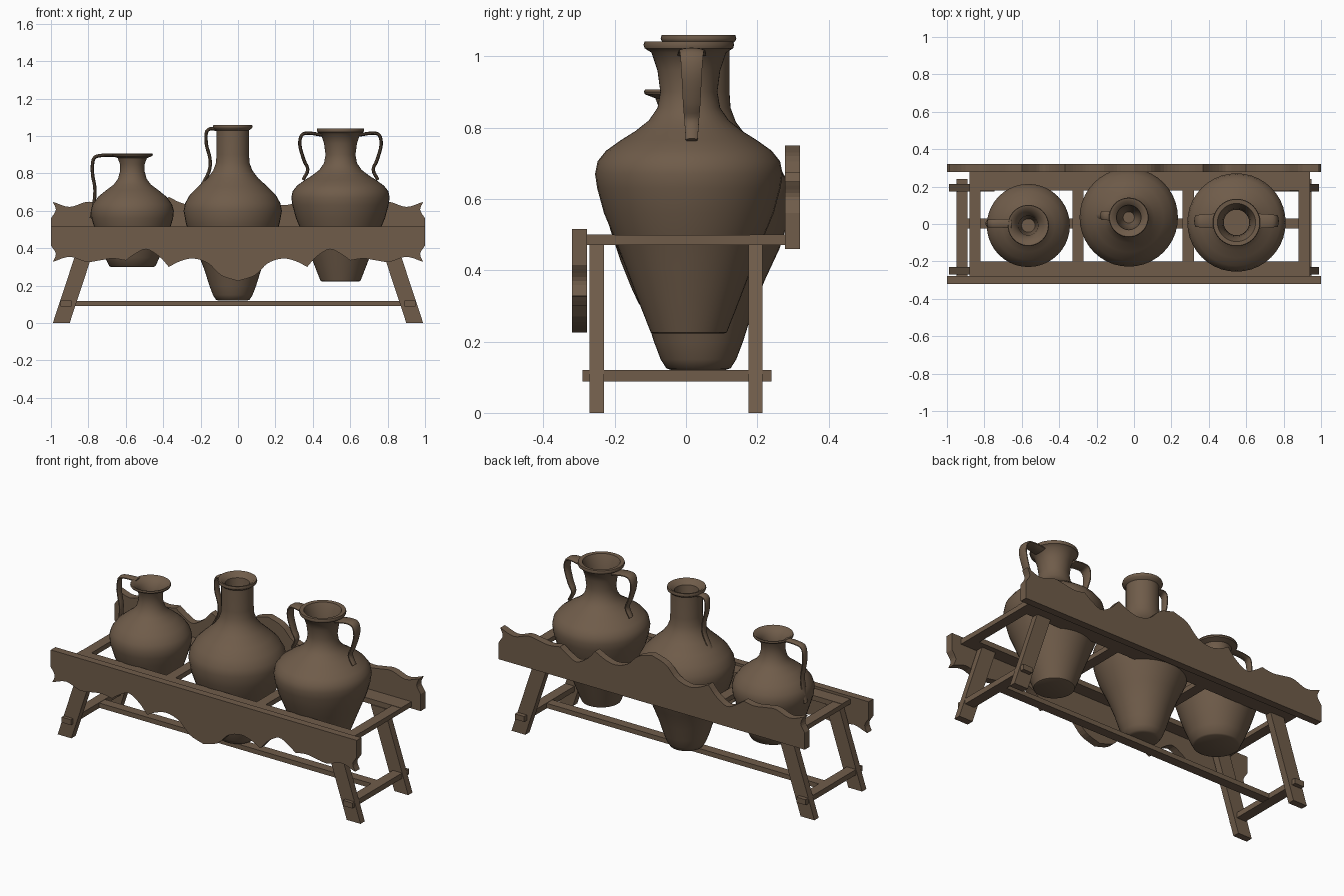
import bpy, bmesh, math
from mathutils import Vector

if "Cube" in bpy.data.objects:
    bpy.data.objects.remove(bpy.data.objects["Cube"])

mat = bpy.data.materials.new("earth brown")
mat.diffuse_color = (0.16, 0.107, 0.068, 1)
mat.use_nodes = True
mat.node_tree.nodes["Principled BSDF"].inputs["Base Color"].default_value = mat.diffuse_color


def finish(name, bm, smooth=False):
    bmesh.ops.recalc_face_normals(bm, faces=bm.faces)
    me = bpy.data.meshes.new(name)
    bm.to_mesh(me)
    bm.free()
    me.materials.append(mat)
    ob = bpy.data.objects.new(name, me)
    bpy.context.collection.objects.link(ob)
    if smooth:
        bpy.ops.object.select_all(action='DESELECT')
        ob.select_set(True)
        bpy.context.view_layer.objects.active = ob
        bpy.ops.object.shade_smooth_by_angle(angle=math.radians(40))
    return ob


def spline(pts, n=4):
    """Catmull-Rom curve through the points."""
    pts = [Vector(p) for p in pts]
    ext = [2 * pts[0] - pts[1]] + pts + [2 * pts[-1] - pts[-2]]
    out = []
    for a, b, c, d in zip(ext, ext[1:], ext[2:], ext[3:]):
        for i in range(n):
            t = i / n
            out.append(0.5 * (2 * b + (c - a) * t + (2 * a - 5 * b + 4 * c - d) * t * t
                              + (3 * b - a - 3 * c + d) * t ** 3))
    return out + [pts[-1]]


def slab(name, outline, y0, y1):
    """Extrude an x-z outline along y."""
    bm = bmesh.new()
    f = bm.faces.new([bm.verts.new((x, y0, z)) for x, z in outline])
    r = bmesh.ops.extrude_face_region(bm, geom=[f])
    bmesh.ops.translate(bm, vec=(0, y1 - y0, 0),
                        verts=[v for v in r['geom'] if isinstance(v, bmesh.types.BMVert)])
    return finish(name, bm)


def beam(name, x0, x1, y0, y1, z0, z1):
    return slab(name, [(x0, z0), (x1, z0), (x1, z1), (x0, z1)], y0, y1)


def jar(name, x, y, outer, inner, seg=40):
    """Turned vessel: closed foot, outer wall, lip, then inner wall."""
    bm = bmesh.new()
    rings = []
    for r, z in outer + inner:
        rings.append([bm.verts.new((x + r * math.cos(2 * math.pi * i / seg),
                                    y + r * math.sin(2 * math.pi * i / seg), z))
                      for i in range(seg)])
    for a, b in zip(rings, rings[1:]):
        for i in range(seg):
            j = (i + 1) % seg
            bm.faces.new((a[i], a[j], b[j], b[i]))
    bm.faces.new(rings[0])
    bm.faces.new(rings[-1])
    return finish(name, bm, True)


def handle(name, y, path, w0, w1, thick=0.018):
    """Strap handle swept along an x-z path, width tapering from w0 to w1."""
    pts = spline(path, 4)
    bm = bmesh.new()
    rings = []
    for i, p in enumerate(pts):
        t = (pts[min(i + 1, len(pts) - 1)] - pts[max(i - 1, 0)]).normalized()
        n = Vector((-t.y, t.x)) * thick / 2
        w = (w0 + (w1 - w0) * i / (len(pts) - 1)) / 2
        ring = []
        for k in range(10):
            a = 2 * math.pi * (k + 0.5) / 10
            c, s = math.cos(a), math.sin(a)
            q = p + n * s
            ring.append(bm.verts.new((q.x, y + w * c, q.y)))
        rings.append(ring)
    for a, b in zip(rings, rings[1:]):
        for i in range(10):
            j = (i + 1) % 10
            bm.faces.new((a[i], a[j], b[j], b[i]))
    bm.faces.new(rings[0])
    bm.faces.new(rings[-1])
    return finish(name, bm, True)


# Scalloped boards: half outline, mirrored in x; the rear one is upside down
half = (spline([(0, .225), (.09, .255), (.16, .32), (.24, .345), (.31, .33), (.37, .30)])
        + spline([(.37, .30), (.42, .355), (.49, .395), (.55, .37), (.60, .335)])[1:]
        + spline([(.60, .335), (.67, .345), (.74, .335), (.81, .327), (.9, .354), (.99, .327)])[1:]
        + spline([(.99, .327), (.974, .37), (1.0, .415)])[1:]
        + [Vector((1, .515))])
outline = [(p.x, p.y) for p in half] + [(-p.x, p.y) for p in reversed(half[1:])]
slab("front_board", outline, -.32, -.277)
slab("back_board", [(x, .975 - z) for x, z in outline], .277, .32)

# Top frame
beam("front_rail", -.88, .94, -.277, -.20, .47, .50)
beam("back_rail", -.88, .94, .18, .277, .47, .50)
for i, x in enumerate((-.85, -.30, .29, .91)):
    beam(f"cross_slat_{i}", x - .03, x + .03, -.2, .18, .47, .498)

# Splayed legs, cross bars and the long stretcher
for s, side in ((-1, "left"), (1, "right")):
    leg = [(s * .99, 0), (s * .90, 0), (s * .745, .47), (s * .835, .47)]
    slab(f"front_leg_{side}", leg, -.27, -.23)
    slab(f"back_leg_{side}", leg, .175, .215)
    beam(f"cross_bar_{side}", s * .92 - .03, s * .92 + .03, -.29, .24, .088, .12)
beam("stretcher", -.90, .90, -.025, .03, .09, .118)

# Small jug
jar("small_jug", -.565, -.008,
    [(.115, .30), (.124, .305), (.145, .35), (.177, .43), (.203, .51), (.218, .56), (.222, .60),
     (.212, .635), (.183, .675), (.14, .71), (.10, .74), (.077, .77), (.066, .81), (.066, .85),
     (.078, .882), (.107, .893), (.11, .90), (.107, .907)],
    [(.098, .906), (.065, .875), (.052, .84), (.045, .76), (.036, .70)])
handle("small_jug_handle", .003,
       [(-.655, .898), (-.73, .896), (-.772, .878), (-.778, .80), (-.765, .72), (-.77, .64), (-.785, .56)],
       .05, .035)

# Tall central amphora
jar("tall_jar", -.028, .035,
    [(.075, .12), (.09, .125), (.106, .15), (.125, .20), (.15, .28), (.185, .37), (.227, .46),
     (.25, .53), (.263, .60), (.255, .64), (.23, .685), (.185, .73), (.135, .775), (.105, .815),
     (.09, .855), (.087, .90), (.087, 1.03), (.103, 1.042), (.106, 1.05), (.103, 1.06)],
    [(.09, 1.058), (.066, 1.035), (.058, .95), (.05, .87), (.03, .82)])
handle("tall_jar_handle", .045,
       [(-.11, 1.035), (-.15, 1.038), (-.17, 1.015), (-.168, .95), (-.15, .88), (-.155, .81), (-.205, .715)],
       .055, .035)

# Two-handled jar
jar("wide_jar", .548, .008,
    [(.10, .223), (.107, .226), (.14, .31), (.178, .41), (.213, .50), (.238, .56), (.257, .63),
     (.263, .67), (.256, .705), (.232, .735), (.19, .765), (.15, .79), (.112, .82), (.088, .855),
     (.08, .90), (.088, .96), (.105, 1.01), (.124, 1.022), (.127, 1.032), (.124, 1.041)],
    [(.102, 1.039), (.09, 1.01), (.075, .95), (.068, .89), (.085, .84), (.085, .70)])
for s, side in ((-1, "left"), (1, "right")):
    handle(f"wide_jar_handle_{side}", .016,
           [(.548 + s * r, z) for r, z in
            ((.10, 1.005), (.165, 1.015), (.207, 1.005), (.217, .95), (.195, .87), (.175, .82), (.20, .765))],
           .085, .035)
